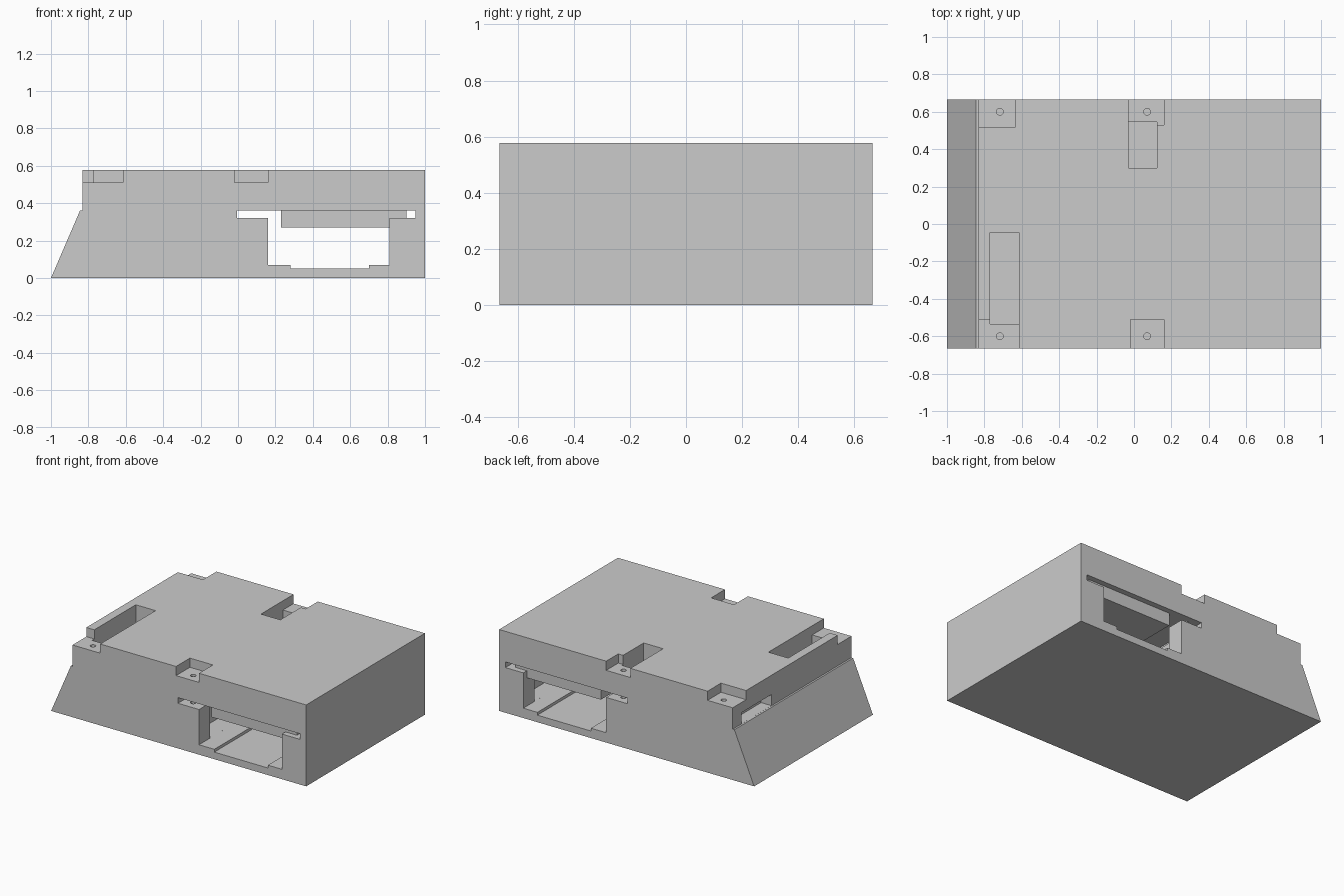
import bpy, bmesh
from mathutils import Matrix

if "Cube" in bpy.data.objects:
    bpy.data.objects.remove(bpy.data.objects["Cube"])

HALF_Y = 0.665
TOP = 0.577


def finish(name, bm):
    bmesh.ops.recalc_face_normals(bm, faces=bm.faces)
    mesh = bpy.data.meshes.new(name)
    bm.to_mesh(mesh)
    bm.free()
    obj = bpy.data.objects.new(name, mesh)
    bpy.context.collection.objects.link(obj)
    return obj


def extrude_y(name, profile, y0, y1):
    """Solid from an x-z profile swept along y."""
    bm = bmesh.new()
    face = bm.faces.new([bm.verts.new((x, y0, z)) for x, z in profile])
    geo = bmesh.ops.extrude_face_region(bm, geom=[face])["geom"]
    verts = [g for g in geo if isinstance(g, bmesh.types.BMVert)]
    bmesh.ops.translate(bm, vec=(0, y1 - y0, 0), verts=verts)
    return finish(name, bm)


def box(name, x0, x1, y0, y1, z0, z1):
    return extrude_y(name, [(x0, z0), (x1, z0), (x1, z1), (x0, z1)], y0, y1)


def cut(target, cutter):
    mod = target.modifiers.new(cutter.name, 'BOOLEAN')
    mod.operation = 'DIFFERENCE'
    mod.solver = 'EXACT'
    mod.object = cutter
    bpy.context.view_layer.objects.active = target
    bpy.ops.object.modifier_apply(modifier=mod.name)
    bpy.data.objects.remove(cutter)


# Main housing with sloped left end
body = extrude_y("housing", [(-1, 0), (1, 0), (1, TOP), (-0.832, TOP),
                             (-0.832, 0.36), (-0.845, 0.36)], -HALF_Y, HALF_Y)

# Stepped bay running front to back, with a wide slot along its top
bay = [(0.28, 0.05), (0.70, 0.05), (0.70, 0.07), (0.81, 0.07), (0.81, 0.32),
       (0.95, 0.32), (0.95, 0.36), (-0.005, 0.36), (-0.005, 0.32),
       (0.16, 0.32), (0.16, 0.07), (0.28, 0.07)]
cut(body, extrude_y("bay_cut", bay, -1, 1))

# Wider chamber behind the end walls
cut(body, box("chamber_cut", 0.03, 0.92, -0.54, 0.54, 0.0701, 0.34))

# Screw-tab notches on the top edges
for x0, x1, y0, y1 in [(-0.9, -0.615, -0.8, -0.51), (-0.9, -0.635, 0.515, 0.8),
                       (-0.02, 0.16, -0.8, -0.51), (-0.03, 0.16, 0.53, 0.8)]:
    cut(body, box("notch_cut", x0, x1, y0, y1, 0.512, 0.7))

# Deep pockets in the top
cut(body, box("left_pocket_cut", -0.77, -0.6149, -0.535, -0.045, 0.42, 0.7))
cut(body, box("back_pocket_cut", -0.0301, 0.122, 0.30, 0.545, 0.42, 0.7))

# Opening low in the left wall
cut(body, box("left_opening_cut", -0.9, -0.75, 0.23, 0.565, 0.3605, 0.44))

# Screw holes
for x in (-0.717, 0.07):
    for y in (-0.6, 0.6):
        bm = bmesh.new()
        bmesh.ops.create_cone(bm, cap_ends=True, segments=24, radius1=0.018,
                              radius2=0.018, depth=0.45,
                              matrix=Matrix.Translation((x, y, 0.475)))
        cut(body, finish("hole_cut", bm))

# Rail hanging from the slot ceiling
extrude_y("hanging_rail", [(0.23, 0.27), (0.81, 0.27), (0.81, 0.32), (0.90, 0.32),
                           (0.90, 0.37), (0.23, 0.37)], -0.625, 0.625)
